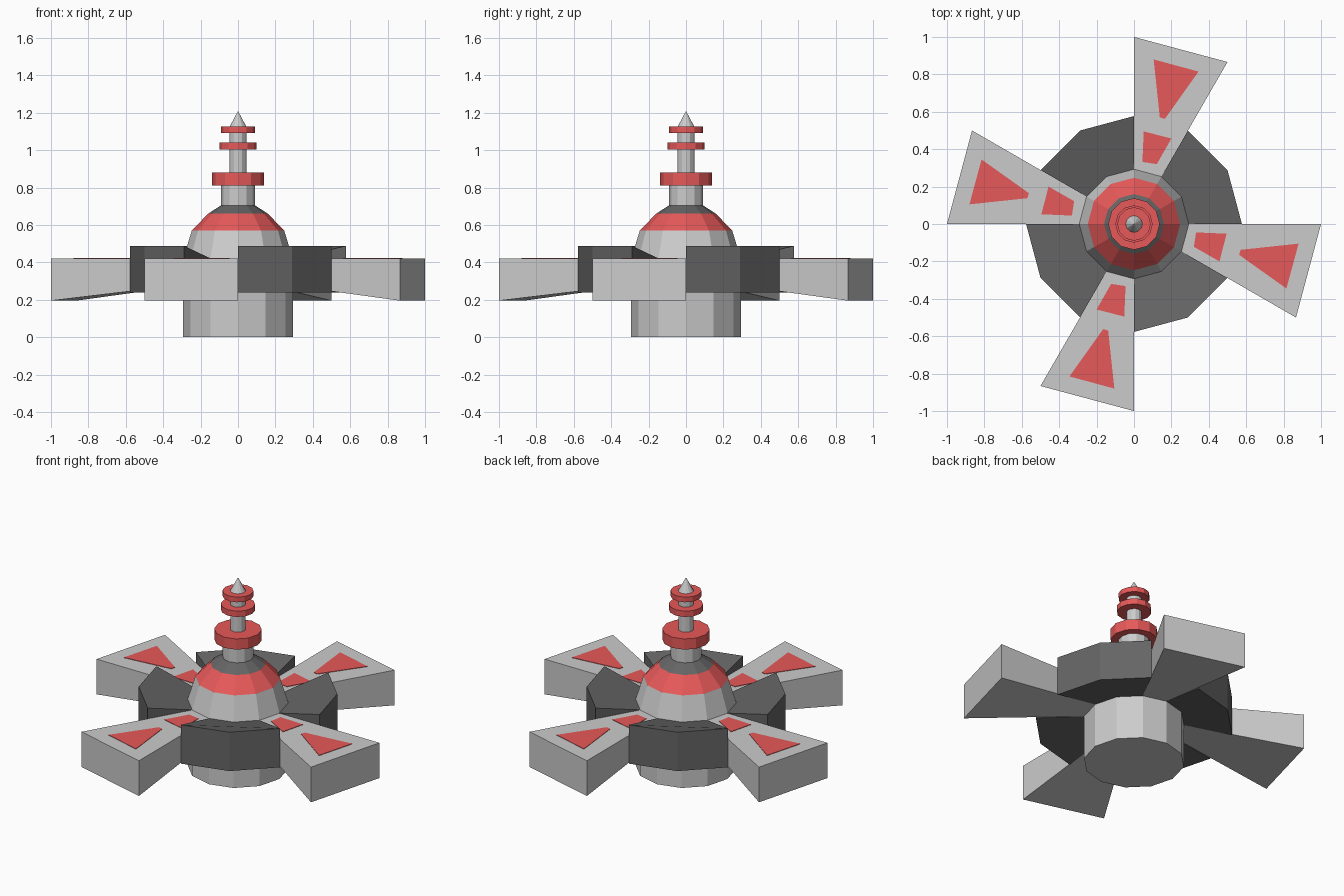
import bpy, bmesh
from math import radians, cos, sin

if "Cube" in bpy.data.objects:
    bpy.data.objects.remove(bpy.data.objects["Cube"])


def material(name, rgb):
    m = bpy.data.materials.new(name)
    m.diffuse_color = (*rgb, 1)
    m.use_nodes = True
    m.node_tree.nodes["Principled BSDF"].inputs["Base Color"].default_value = m.diffuse_color
    return m


RED = material("red_paint", (0.8, 0.1, 0.1))
DARK = material("dark_metal", (0.13, 0.13, 0.13))


def polar(r, deg, z):
    return (r * cos(radians(deg)), r * sin(radians(deg)), z)


def make(name, verts, faces, mat=None):
    bm = bmesh.new()
    vs = [bm.verts.new(v) for v in verts]
    for f in faces:
        bm.faces.new([vs[i] for i in f])
    bmesh.ops.remove_doubles(bm, verts=bm.verts, dist=1e-5)
    bmesh.ops.recalc_face_normals(bm, faces=bm.faces)
    mesh = bpy.data.meshes.new(name)
    bm.to_mesh(mesh)
    bm.free()
    if mat:
        mesh.materials.append(mat)
    ob = bpy.data.objects.new(name, mesh)
    bpy.context.collection.objects.link(ob)
    return ob


def loft(name, rings, mat=None, caps=True):
    """Skin a stack of equally sized vertex rings."""
    n = len(rings[0])
    verts = [v for ring in rings for v in ring]
    faces = [(k * n + i, k * n + (i + 1) % n, (k + 1) * n + (i + 1) % n, (k + 1) * n + i)
             for k in range(len(rings) - 1) for i in range(n)]
    if caps:
        faces += [tuple(range(n)), tuple(range(len(verts) - n, len(verts)))]
    return make(name, verts, faces, mat)


def lathe(name, profile, mat=None):
    """Twelve-sided turned part from (radius, z) points."""
    return loft(name, [[polar(r, i * 30, z) for i in range(12)] for r, z in profile], mat)


def wedge(name, start, end, r0, r1, bottom, top, mat=None):
    """Radial block; bottom and top are (inner z, outer z)."""
    angles = range(start, end + 1, 30)

    def ring(z):
        return ([polar(r0, a, z[0]) for a in angles]
                + [polar(r1, a, z[1]) for a in reversed(angles)])
    return loft(name, [ring(bottom), ring(top)], mat)


# Turned central body, dome and mast
lathe("base_and_lower_dome", [(0.293, 0), (0.293, 0.42), (0.247, 0.57)])
lathe("dome_band", [(0.247, 0.57), (0.16, 0.66)], RED)
lathe("dome_cap", [(0.16, 0.66), (0.09, 0.705)], DARK)
lathe("neck", [(0.09, 0.705), (0.09, 0.815)])
lathe("mast", [(0.045, 0.87), (0.045, 1.125)])
lathe("mast_tip", [(0.045, 1.125), (0.001, 1.207)])
for name, r, z0, z1 in (("lower_ring", 0.138, 0.812, 0.88),
                        ("middle_ring", 0.1, 1.003, 1.04),
                        ("upper_ring", 0.09, 1.092, 1.125)):
    lathe(name, [(r, z0), (r, z1)], RED)

# Painted panels on an arm, drawn on the arm between 60 and 90 degrees
PANELS = {
    "outer_panel": [(0.105, 0.88), (0.345, 0.815), (0.165, 0.562), (0.138, 0.57)],
    "inner_panel": [(0.052, 0.495), (0.2, 0.457), (0.122, 0.32), (0.045, 0.332)],
}

# Four arms, with dark blocks filling the gaps between them
for q in range(4):
    a = q * 90
    wedge(f"arm_{q}", a + 60, a + 90, 0.29, 1.0, (0.28, 0.195), (0.42, 0.42))
    wedge(f"dark_block_{q}", a, a + 60, 0.29, 0.577, (0.28, 0.24), (0.42, 0.488), DARK)
    c, s = round(cos(radians(a))), round(sin(radians(a)))
    for name, pts in PANELS.items():
        loft(f"{name}_{q}", [[(c * x - s * y, s * x + c * y, z) for x, y in pts]
                             for z in (0.418, 0.423)], RED)
